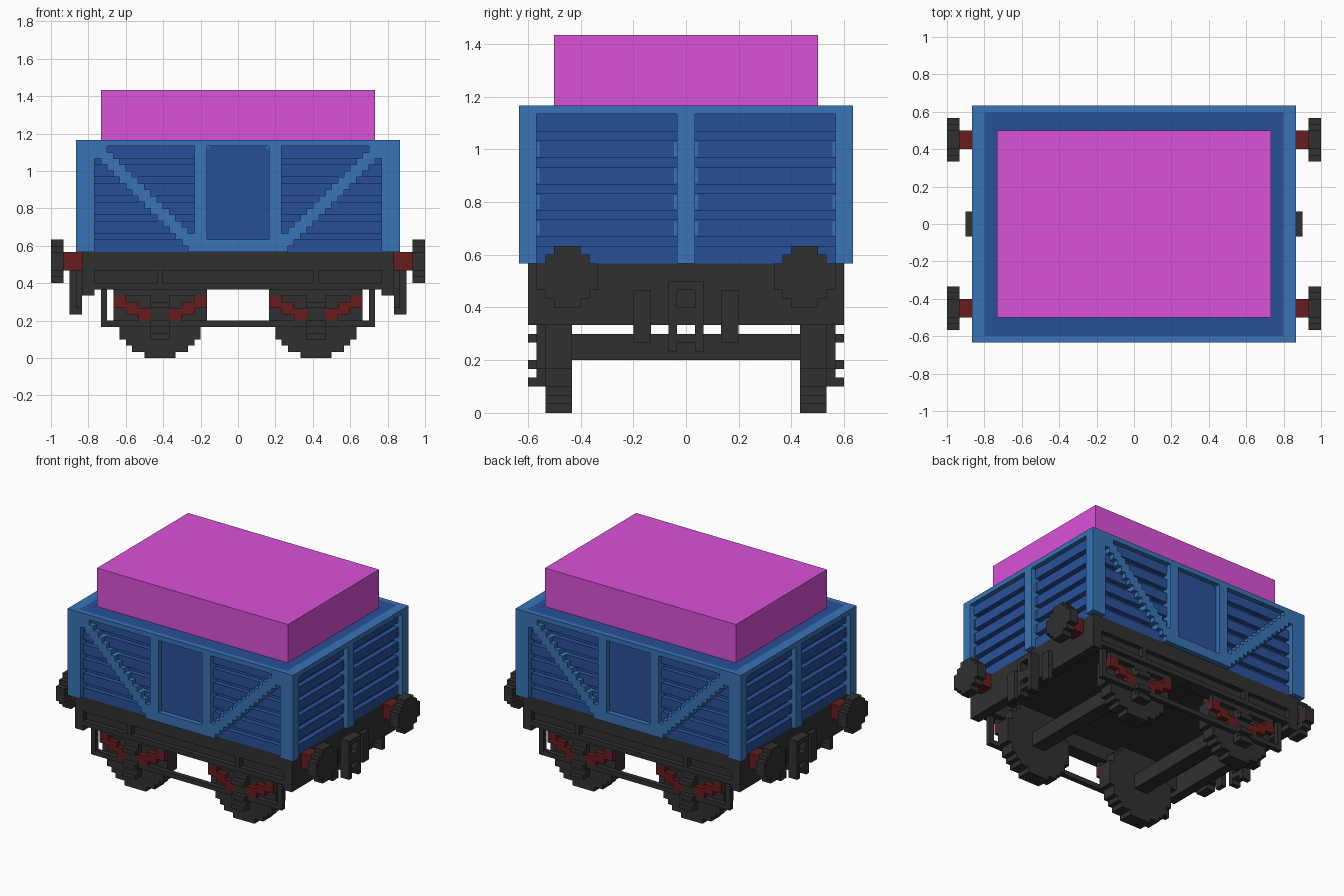
import bpy, bmesh, math
from mathutils import Matrix, Vector

if "Cube" in bpy.data.objects:
    bpy.data.objects.remove(bpy.data.objects["Cube"], do_unlink=True)

U = 1 / 30  # one block


def material(name, rgb):
    m = bpy.data.materials.new(name)
    m.use_nodes = True
    m.diffuse_color = (*rgb, 1)
    bsdf = next(n for n in m.node_tree.nodes if n.type == 'BSDF_PRINCIPLED')
    bsdf.inputs["Base Color"].default_value = (*rgb, 1)
    return m


LIGHT = material("light_blue", (0.040, 0.175, 0.47))
DARK = material("dark_blue", (0.022, 0.081, 0.32))
PINK = material("magenta", (0.70, 0.085, 0.70))
GREY = material("charcoal", (0.030, 0.030, 0.030))
RED = material("dark_red", (0.14, 0.012, 0.012))


def build(name, mat, boxes):
    """Join boxes (x0, x1, y0, y1, z0, z1), in blocks, into one object."""
    bm = bmesh.new()
    for x0, x1, y0, y1, z0, z1 in boxes:
        size = Vector((abs(x1 - x0), abs(y1 - y0), abs(z1 - z0))) * U
        mid = Vector((x0 + x1, y0 + y1, z0 + z1)) * U / 2
        bmesh.ops.create_cube(bm, size=1, matrix=Matrix.Translation(mid) @ Matrix.Diagonal((*size, 1)))
    me = bpy.data.meshes.new(name)
    bm.to_mesh(me)
    bm.free()
    me.materials.append(mat)
    ob = bpy.data.objects.new(name, me)
    bpy.context.collection.objects.link(ob)
    return ob


def mirror(boxes, x=True, y=True):
    """Repeat boxes on the other side in x and/or y."""
    out = list(boxes)
    if x:
        out += [(-b, -a, c, d, e, f) for a, b, c, d, e, f in out]
    if y:
        out += [(a, b, -d, -c, e, f) for a, b, c, d, e, f in out]
    return out


def disc_rows(d):
    """Rows (bottom, half width) of a stepped disc of odd diameter d."""
    r = d / 2
    for i in range(d):
        o = abs(i - d // 2)
        yield i, math.floor(math.sqrt(r * r - o * o)) + 0.5


# Planked walls with grooves, and the plain doors
build("wall_core", DARK, [(-24, 24, -17, 17, 17, 34)])
build("wall_planks", DARK, [(-25, 25, -18, 18, z, z + 2) for z in range(17, 34, 3)])
build("side_doors", DARK, [(-5, 5, -18, 18, 19, 34)])
build("load_bed", DARK, [(-24, 24, -18, 18, 34, 35)])

# Top rim
build("top_rim", LIGHT, mirror([(24, 26, -19, 19, 34, 35)], y=False)
      + mirror([(-24, 24, 18, 19, 34, 35)], x=False))

# Posts at the corners, beside the doors and on the ends
build("corner_posts", LIGHT, mirror([(23, 26, 17, 19, 17, 34)]))
build("door_posts", LIGHT, mirror([(5, 7, 17, 19, 17, 34)]))
build("door_sills", LIGHT, mirror([(-5, 5, 17, 19, 17, 19)], x=False))
build("end_posts", LIGHT, mirror([(24, 26, -1, 1, 17, 34)], y=False))

# Stepped diagonal braces
build("diagonal_braces", LIGHT, mirror(
    [(x, x + 1, 17, 19, x + 10, min(x + 13, 34)) for x in range(7, 23)]))

# Thin light plates: door corners and the plank tips on the ends
build("door_corners", LIGHT, mirror([(4.6, 5, 17.9, 18.1, 33.6, 34)]))
build("plank_tips", LIGHT, mirror(
    [(24.9, 25.1, y, y + 0.35, z + 0.2, z + 1.8)
     for z in range(20, 32, 3) for y in (1, 16.65)]))

# Load on top
build("load_block", PINK, [(-22, 22, -15, 15, 35, 43)])

# Underframe: floor, channel side beams, ribs and end beams
build("floor", GREY, [(-25, 25, -18, 18, 14, 17)])
build("side_beams", GREY, mirror(
    [(-23, 23, 15, 17, 11, 14), (-23, 23, 17, 18, 11, 12)], x=False))
build("beam_ribs", GREY, mirror([(12, 13, 17, 18, 12, 14)]))
build("end_beams", GREY, mirror([(23, 25, -18, 18, 10, 14)], y=False))

# Wheels and axles
WX = 12.5
build("wheels", GREY, mirror(
    [(WX - w, WX + w, 13, 16, z, z + 1) for z, w in disc_rows(15)]))
build("axles", GREY, mirror([(WX - 1.5, WX + 1.5, -13, 13, 6, 9)], y=False))

# Axle boxes with raised bands, and spring hangers
build("axle_boxes", GREY, mirror(
    [(WX - 1.5, WX + 1.5, 16, 17, 3, 11), (WX - 7.5, WX + 7.5, 16, 17, 10, 11)]
    + [(WX - 1.5, WX + 1.5, 17, 18, z, z + 1) for z in (3, 5, 8)]))

# Stepped leaf springs
spring = []
for s in (-1, 1):
    for a, b, z in ((5.5, 7.5, 8), (3.5, 5.5, 7), (1.5, 3.5, 6)):
        x0, x1 = sorted((WX + s * a, WX + s * b))
        spring.append((x0, x1, 16, 17, z, z + 2))
build("leaf_springs", RED, mirror(spring))

# Tie rails between the axle boxes, hung from posts
build("tie_rails", GREY, mirror([(-22, 22, 16, 17, 5, 6)], x=False)
      + mirror([(21, 22, 16, 17, 6, 11)]))

# Buffers
build("buffer_shanks", RED, mirror([(25, 28, 12, 15, 14, 17)]))
build("buffer_heads", GREY, mirror(
    [(28, 30, 13.5 - w, 13.5 + w, 12 + z, 13 + z) for z, w in disc_rows(7)]))

# Coupling hook, link and hoses at each end
build("couplings", GREY, mirror([
    (25, 27, 1, 2, 7, 15), (25, 27, -2, -1, 7, 15),
    (25, 27, -1, 1, 14, 15), (25, 27, -1, 1, 10, 12),
    (25, 27, -1, 1, 8, 9)], y=False))
build("hoses", GREY, mirror([(25, 26, 4, 6, 8, 14)]))
